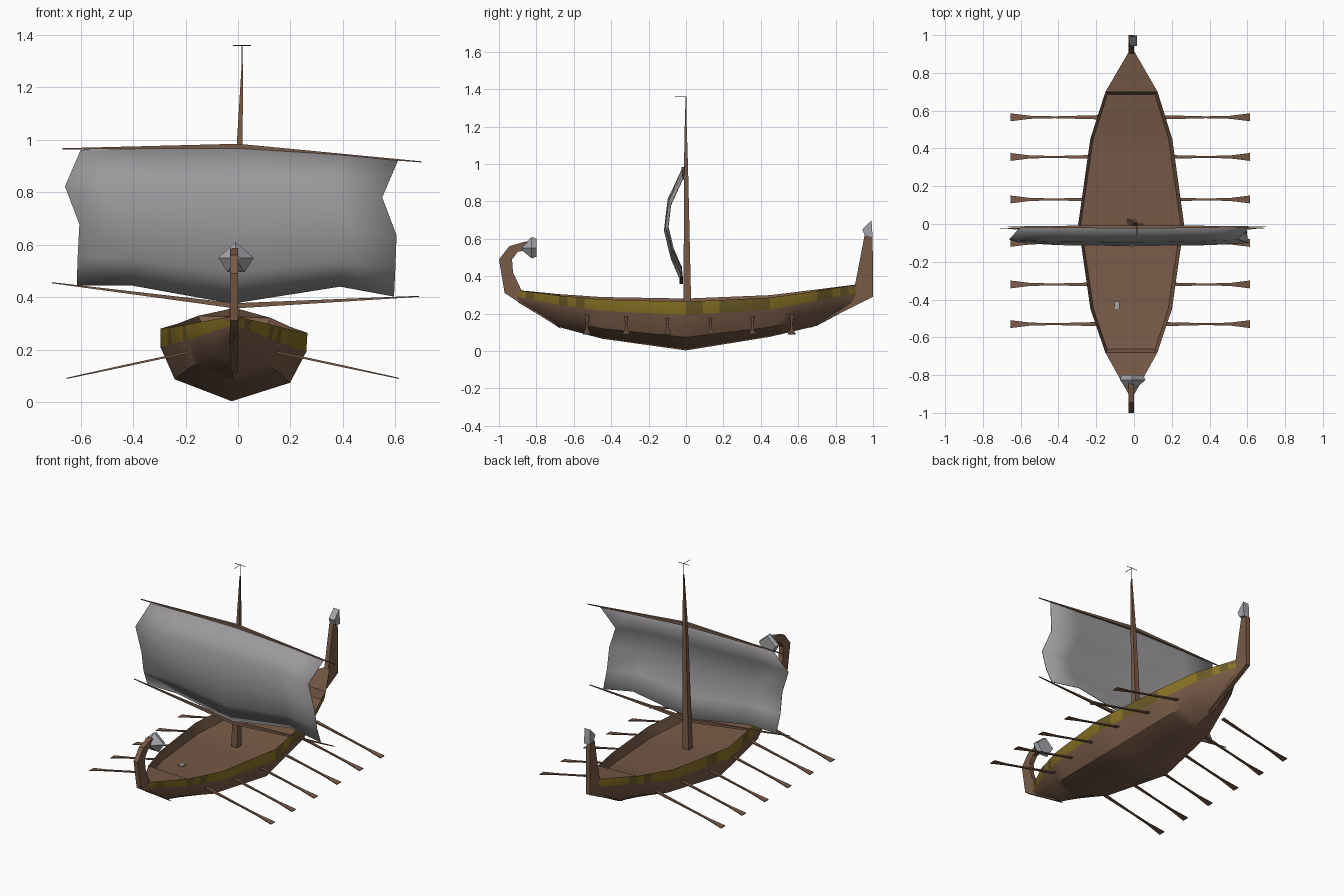
import bpy, bmesh, math, random
from mathutils import Vector

if "Cube" in bpy.data.objects:
    bpy.data.objects.remove(bpy.data.objects["Cube"])

random.seed(4)


def material(name, color):
    m = bpy.data.materials.new(name)
    m.diffuse_color = (*color, 1)
    m.use_nodes = True
    m.node_tree.nodes["Principled BSDF"].inputs["Base Color"].default_value = m.diffuse_color
    return m


WOOD = material("brown wood", (0.19, 0.105, 0.065))
GOLD = material("gold paint", (0.26, 0.175, 0.018))
OLIVE = material("worn gold paint", (0.15, 0.105, 0.02))
CLOTH = material("grey cloth", (0.33, 0.32, 0.33))
SILVER = material("silver metal", (0.36, 0.37, 0.39))


def build(name, verts, faces, mats, rule=None, angle=None):
    mesh = bpy.data.meshes.new(name)
    mesh.from_pydata([tuple(v) for v in verts], [], faces)
    for m in mats:
        mesh.materials.append(m)
    bm = bmesh.new()
    bm.from_mesh(mesh)
    if rule:
        for f in bm.faces:
            f.material_index = rule(f.index)
    bmesh.ops.recalc_face_normals(bm, faces=bm.faces)
    bm.to_mesh(mesh)
    bm.free()
    ob = bpy.data.objects.new(name, mesh)
    bpy.context.collection.objects.link(ob)
    if angle:
        bpy.ops.object.select_all(action='DESELECT')
        ob.select_set(True)
        bpy.context.view_layer.objects.active = ob
        bpy.ops.object.shade_smooth_by_angle(angle=math.radians(angle))
    return ob


def loft(name, rings, mats, rule=None, angle=None):
    """Skin closed rings of equal size and cap both ends."""
    n = len(rings[0])
    verts = [v for r in rings for v in r]
    faces = [(i * n + j, i * n + (j + 1) % n, (i + 1) * n + (j + 1) % n, (i + 1) * n + j)
             for i in range(len(rings) - 1) for j in range(n)]
    faces += [tuple(range(n)), tuple(range(len(verts) - n, len(verts)))]
    return build(name, verts, faces, mats, rule, angle)


def slab(name, profile, hw, mat, x=-0.015):
    """Side profile (y, z) given a width across x."""
    return loft(name, [[(x + s * hw, y, z) for y, z in profile] for s in (-1, 1)], [mat])


def lean(x, y, z):
    """The whole ship heels slightly to its right."""
    return (x - 0.024 + 0.033 * z, y, z - 0.03 * x)


SQUARE = ((-1, -1), (1, -1), (1, 1), (-1, 1))

# Hull stations: y, keel z, chine half width, z, wale half width, z, rim half width, z
STATIONS = [
    (-0.90, 0.262, 0.008, 0.275, 0.014, 0.290, 0.016, 0.325),
    (-0.68, 0.128, 0.085, 0.175, 0.128, 0.250, 0.138, 0.300),
    (-0.45, 0.066, 0.165, 0.125, 0.208, 0.222, 0.216, 0.282),
    (0.00, 0.003, 0.220, 0.080, 0.278, 0.200, 0.280, 0.272),
    (0.45, 0.076, 0.165, 0.132, 0.210, 0.228, 0.217, 0.292),
    (0.70, 0.135, 0.085, 0.190, 0.128, 0.272, 0.138, 0.325),
    (0.91, 0.248, 0.008, 0.280, 0.014, 0.310, 0.016, 0.355)]


def section(s):
    y, kz, cw, cz, ww, wz, rw, rz = s
    pts = [(-rw, rz), (-ww, wz), (-cw, cz), (0, kz), (cw, cz), (ww, wz), (rw, rz),
           (ww * 0.95, wz + 0.004), (-ww * 0.95, wz + 0.004)]
    return [lean(x, y, z) for x, z in pts]


STEPS = 5
rows = []
for a, b in zip(STATIONS, STATIONS[1:]):
    for k in range(STEPS):
        rows.append([p + (q - p) * k / STEPS for p, q in zip(a, b)])
rows.append(STATIONS[-1])


# Painted band runs along the strake under the rim on both sides
def hull_paint(i):
    if i < (len(rows) - 1) * 9 and i % 9 in (0, 5):
        return random.choice((1, 1, 2))
    return 0


loft("hull", [section(r) for r in rows], [WOOD, GOLD, OLIVE], hull_paint, 40)

# Small raised decks at bow and stern, each with a bulkhead
for name, a, b, slope in (("fore_deck", STATIONS[1], STATIONS[0], 0.02),
                          ("aft_deck", STATIONS[5], STATIONS[6], 0.015)):
    s = 1 if a[0] < 0 else -1
    verts = [lean(-a[6], a[0], a[7]), lean(a[6], a[0], a[7]),
             lean(b[6], b[0], b[7]), lean(-b[6], b[0], b[7]),
             lean(a[4] * 0.9, a[0] + s * slope, a[5]), lean(-a[4] * 0.9, a[0] + s * slope, a[5])]
    build(name, verts, [(0, 1, 2, 3), (0, 1, 4, 5)], [WOOD])

# Curled bow post with a flared metal bloom facing aft
slab("bow_post", [(-.66, .113), (-.97, .31), (-1, .49), (-.945, .56), (-.86, .585), (-.83, .58),
                  (-.83, .545), (-.90, .53), (-.93, .49), (-.925, .42), (-.88, .325), (-.85, .27)],
     0.015, WOOD)
bloom = [(-.01, .61), (-.075, .55), (-.04, .495), (.025, .495), (.06, .55)]
loft("bow_bloom", [[(-.01 + (x + .01) * k, y, .55 + (z - .55) * k) for x, z in bloom]
                   for y, k in ((-.875, 0.25), (-.825, 1.0), (-.80, 0.85))], [SILVER])

# Upright stern post with metal tip
slab("stern_post", [(.66, .12), (1, .29), (.998, .61), (.955, .62), (.905, .36), (.86, .28)],
     0.014, WOOD)
slab("stern_tip", [(.998, .605), (.992, .70), (.942, .65), (.957, .615)], 0.02, SILVER, -0.005)

# Mast
loft("mast", [[(x + r * u, y + r * v, z) for u, v in SQUARE]
              for x, y, z, r in ((-.018, .008, .19, .021), (.006, 0, .98, .011),
                                 (.017, -.002, 1.29, .003))], [WOOD])

# Hair-thin rig above the mast
for name, a, b in (("mast_pin", (.016, 0, 1.28), (.016, 0, 1.36)),
                   ("pin_arm_side", (-.02, 0, 1.36), (.05, 0, 1.36)),
                   ("pin_arm_front", (.016, -.06, 1.36), (.016, .004, 1.36))):
    d = (Vector(b) - Vector(a)).normalized()
    p = d.orthogonal()
    q = d.cross(p)
    loft(name, [[Vector(e) + (p * u + q * v) * 0.001 for u, v in SQUARE] for e in (a, b)], [WOOD])

# Upper and lower yards, thick in the middle and pointed at the ends
for name, pts in (("upper_yard", ((-.67, -.015, .966), (0, -.015, .975), (.70, -.015, .916))),
                  ("lower_yard", ((-.71, -.025, .455), (-.01, -.025, .367), (.69, -.025, .403)))):
    loft(name, [[(x, y + r * u, z + r * v) for u, v in SQUARE]
                for (x, y, z), r in zip(pts, (.002, .010, .002))], [WOOD])

# Billowing sail as a grid between the yards
cols = (0, .17, .49, .83, 1)
top = (.962, .966, .974, .941, .921)
foot = (.445, .445, .375, .44, .402)
left = (-.60, -.66, -.605, -.612, -.615)
right = (.61, .55, .605, .60, .595)
drop = (0, .27, .55, .80, 1)
belly = (-.022, -.098, -.118, -.082, -.03)
verts = []
for r in range(5):
    for c in range(5):
        deep = (.85, .95, 1, .95, .85)[c]
        verts.append((left[r] + (right[r] - left[r]) * cols[c], belly[r] * deep,
                      top[c] + (foot[c] - top[c]) * drop[r]))
faces = [(r * 5 + c, r * 5 + c + 1, r * 5 + c + 6, r * 5 + c + 5)
         for r in range(4) for c in range(4)]
sail = build("sail", verts, faces, [CLOTH], angle=50)
sail.modifiers.new("thickness", 'SOLIDIFY').thickness = 0.004

# Six oars per side: square shaft widening into a flat blade
for i, y in enumerate((-.53, -.32, -.10, .13, .355, .565)):
    for side, s in (("left", -1), ("right", 1)):
        rings = []
        for d, w, t in ((.17, .011, .004), (.40, .005, .004), (.53, .008, .003), (.635, .021, .002)):
            z = .19 - (d - .17) * .215
            rings.append([(-.02 + s * d, y + w * u, z + t * v) for u, v in SQUARE])
        loft(f"oar_{side}_{i + 1}", rings, [WOOD])

# Small metal plate lying on the deck
loft("deck_plate", [[(-.09 + .014 * u, -.43 + .02 * v, z) for u, v in SQUARE]
                    for z in (.222, .236)], [SILVER])
